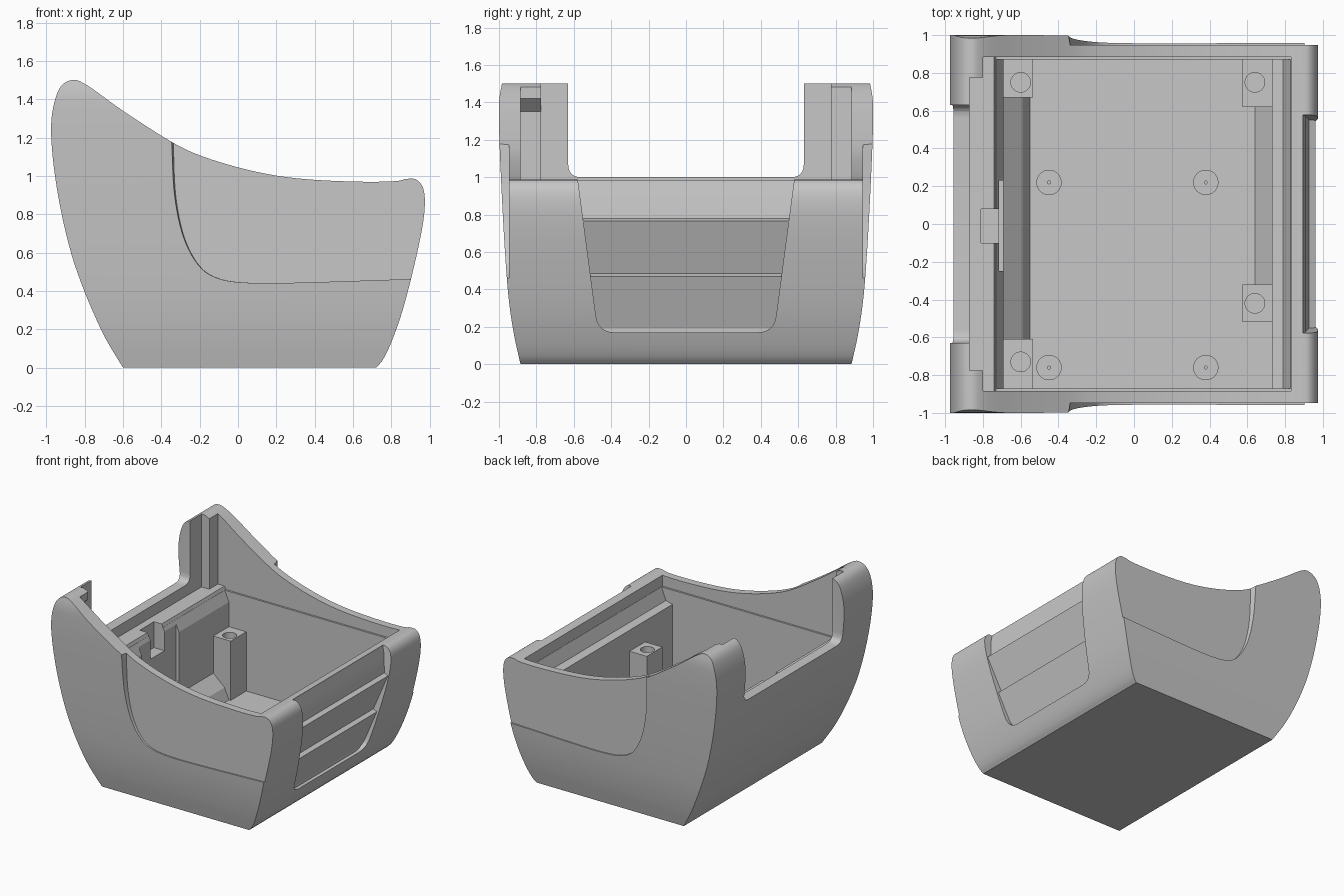
import bpy, bmesh
from mathutils import Vector

cube = bpy.data.objects.get("Cube")
if cube:
    bpy.data.objects.remove(cube, do_unlink=True)

grey = bpy.data.materials.new("mid_grey")
grey.use_nodes = True
grey.diffuse_color = (0.57, 0.57, 0.57, 1)
grey.node_tree.nodes["Principled BSDF"].inputs["Base Color"].default_value = (0.57, 0.57, 0.57, 1)
FLOOR = 0.12


def spline(pts, n=6):
    """Smooth open curve through the points."""
    p = [Vector(q) for q in pts]
    p = [2 * p[0] - p[1]] + p + [2 * p[-1] - p[-2]]
    out = []
    for a, b, c, d in zip(p, p[1:], p[2:], p[3:]):
        for i in range(n):
            t = i / n
            out.append((2 * b + (c - a) * t + (2 * a - 5 * b + 4 * c - d) * t ** 2
                        + (3 * b - a - 3 * c + d) * t ** 3) / 2)
    return [tuple(q) for q in out + [p[-2]]]


def rounded(pts, r, n=6):
    """Polygon with every corner rounded."""
    out = []
    for i, q in enumerate(pts):
        b = Vector(q)
        a = b + (Vector(pts[i - 1]) - b).normalized() * r
        c = b + (Vector(pts[(i + 1) % len(pts)]) - b).normalized() * r
        for k in range(n + 1):
            t = k / n
            out.append(tuple(a * (1 - t) ** 2 + b * 2 * t * (1 - t) + c * t * t))
    return out


def prism(name, pts, axis, a, b, shift=0):
    """Extrude a profile along an axis; shift slides the far end in u."""
    def place(u, v, t):
        return {"x": (t, u, v), "y": (u, t, v), "z": (u, v, t)}[axis]
    bm = bmesh.new()
    near = [bm.verts.new(place(u, v, a)) for u, v in pts]
    far = [bm.verts.new(place(u + shift, v, b)) for u, v in pts]
    bm.faces.new(near)
    bm.faces.new(far)
    for i in range(len(pts)):
        bm.faces.new((near[i - 1], near[i], far[i], far[i - 1]))
    bmesh.ops.recalc_face_normals(bm, faces=bm.faces)
    me = bpy.data.meshes.new(name)
    bm.to_mesh(me)
    bm.free()
    ob = bpy.data.objects.new(name, me)
    bpy.context.collection.objects.link(ob)
    me.materials.append(grey)
    return ob


def box(name, x0, x1, y0, y1, z0, z1):
    return prism(name, [(x0, y0), (x1, y0), (x1, y1), (x0, y1)], "z", z0, z1)


def disc(name, x, y, r, z0, z1):
    bm = bmesh.new()
    bmesh.ops.create_circle(bm, segments=32, radius=r)
    ring = [(v.co.x + x, v.co.y + y) for v in bm.verts]
    bm.free()
    return prism(name, ring, "z", z0, z1)


def combine(ob, other, op="DIFFERENCE"):
    m = ob.modifiers.new(op, "BOOLEAN")
    m.operation, m.solver, m.object = op, "EXACT", other
    bpy.context.view_layer.objects.active = ob
    bpy.ops.object.modifier_apply(modifier=m.name)
    bpy.data.objects.remove(other, do_unlink=True)


# Outer body: side silhouette crossed with the bowed end section
outline = spline([(0.72, 0), (0.755, 0.04), (0.795, 0.12), (0.85, 0.27), (0.902, 0.46), (0.952, 0.68),
                  (0.974, 0.83), (0.968, 0.93), (0.932, 0.98), (0.88, 0.985), (0.82, 0.973), (0.65, 0.97),
                  (0.4, 0.98), (0.2, 1.002), (0, 1.045), (-0.2, 1.108), (-0.35, 1.18), (-0.6, 1.34),
                  (-0.79, 1.475), (-0.87, 1.5), (-0.935, 1.45), (-0.973, 1.3), (-0.967, 1.1),
                  (-0.93, 0.85), (-0.877, 0.62), (-0.825, 0.46), (-0.765, 0.31), (-0.69, 0.15), (-0.6, 0)])
body = prism("shell_body", outline, "y", -1.1, 1.1)
side = spline([(0.885, 0), (0.918, 0.15), (0.942, 0.3), (0.958, 0.46), (0.974, 0.7), (0.987, 0.95),
               (0.997, 1.18), (1.0, 1.32), (0.998, 1.42), (0.983, 1.505)], 4)
section = side + [(-y, z) for y, z in reversed(side)]
combine(body, prism("section", section, "x", -1.2, 1.2), "INTERSECT")

# Recessed panels on both long sides
panel = [(-0.345, 1.6)] + spline([(-0.338, 1.18), (-0.325, 0.9), (-0.28, 0.68), (-0.2, 0.53), (-0.1, 0.465),
                                  (0.05, 0.443), (0.3, 0.443), (0.9, 0.462), (1.2, 0.47)]) + [(1.2, 1.6)]
for s in (-1, 1):
    combine(body, prism("panel_cut", panel, "y", s * 0.947, s * 1.02, -0.012))

# Louvred recess in the low end
louvre = [(0.88, 1.1), (0.895, 0.975), (0.91, 0.92), (0.926, 0.78), (0.96, 0.765), (0.855, 0.485),
          (0.888, 0.47), (0.785, 0.19), (0.785, 0.1), (1.2, 0.1), (1.2, 1.1)]
slot = prism("louvre_cut", louvre, "y", -0.8, 0.8)
trapezoid = rounded([(-0.47, 0.17), (0.47, 0.17), (0.60, 1.15), (-0.60, 1.15)], 0.09)
combine(slot, prism("trapezoid", trapezoid, "x", 0.6, 1.3), "INTERSECT")
combine(body, slot)

# Main cavity, its upper step and the opening in the tall end
cavity = [(-0.74, 1.7), (-0.74, 0.91), (-0.69, 0.8), (-0.69, 0.3), (-0.59, 0.21), (-0.55, FLOOR),
          (0.73, FLOOR), (0.73, 0.77), (0.79, 0.785), (0.83, 0.89), (0.83, 1.7)]
combine(body, prism("cavity", cavity, "y", -0.87, 0.87))
step = [(-0.8, 0.91), (-0.74, 0.91), (-0.73, 0.885), (0.83, 0.885), (0.83, 1.7), (-0.8, 1.7)]
combine(body, prism("upper_step", step, "y", -0.885, 0.885))
combine(body, box("end_step", -0.87, -0.79, -0.775, 0.775, 0.91, 1.7))
gap = rounded([(-0.63, 1.0), (0.63, 1.0), (0.63, 1.9), (-0.63, 1.9)], 0.07)
combine(body, prism("end_opening", gap, "x", -1.2, -0.7))

# Small latch recesses on the tall end
combine(body, box("latch_recess", -0.715, -0.65, -0.25, 0.23, 0.4, 0.95))
combine(body, box("latch_notch", -0.81, -0.7, -0.1, 0.08, 0.7, 1.0))
combine(body, prism("corner_notch", [(-0.87, 1.35), (-0.78, 1.35), (-0.78, 1.44)], "y", -0.885, -0.77))
parts = [body]

# Screw posts
for x, y, y0, y1 in ((-0.6, 0.75, 0.67, 0.875), (-0.6, -0.73, -0.875, -0.61),
                     (0.64, 0.75, 0.62, 0.875), (0.64, -0.42, -0.52, -0.32)):
    lift = 0.25 if x < 0 else FLOOR - 0.01
    x0, x1 = (-0.695, -0.535) if x < 0 else (0.575, 0.735)
    post = prism("screw_post", [(x0, lift), (x1, FLOOR - 0.02), (x1, 0.6), (x0, 0.6)], "y", y0, y1)
    combine(post, disc("hole", x, y, 0.052, 0.3, 0.8))
    parts.append(post)

# Sloped ledge between the posts of the low end
ledge = [(0.64, FLOOR - 0.01), (0.735, FLOOR - 0.01), (0.735, 0.23), (0.64, FLOOR)]
parts.append(prism("floor_ledge", ledge, "y", -0.33, 0.63))

# Floor pads with pin holes
for x in (-0.45, 0.38):
    for y in (0.22, -0.76):
        pad = disc("floor_pad", x, y, 0.067, FLOOR - 0.01, FLOOR + 0.008)
        combine(pad, disc("pin", x, y, 0.008, FLOOR, 0.2))
        parts.append(pad)

# Smooth the curved faces and keep edges crisp
for ob in parts:
    bpy.ops.object.select_all(action="DESELECT")
    ob.select_set(True)
    bpy.context.view_layer.objects.active = ob
    bpy.ops.object.shade_smooth_by_angle(angle=0.25)
